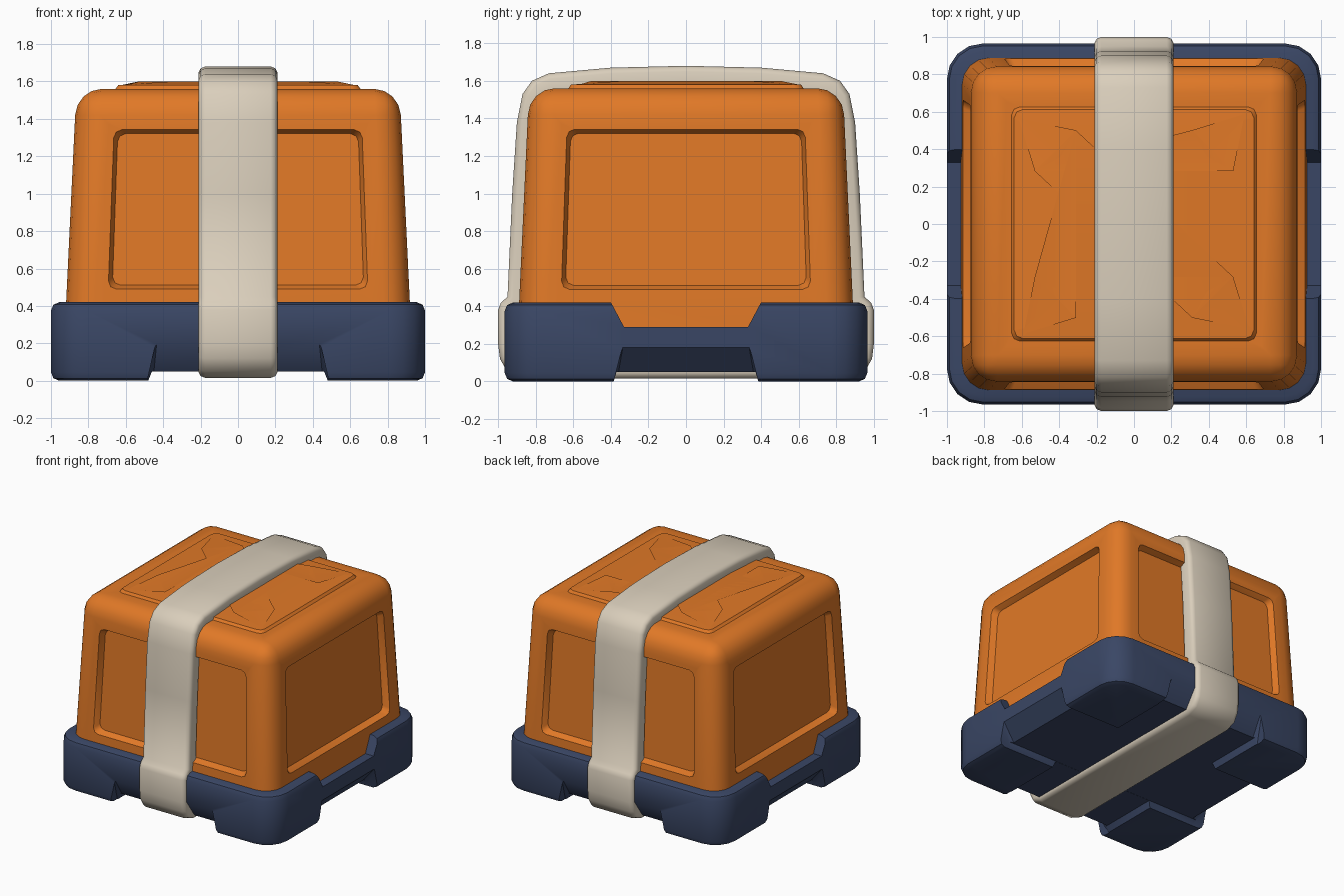
import bpy, bmesh, math
from mathutils import Vector

if "Cube" in bpy.data.objects:
    bpy.data.objects.remove(bpy.data.objects["Cube"])


def material(name, rgb):
    m = bpy.data.materials.new(name)
    m.diffuse_color = (*rgb, 1)
    m.use_nodes = True
    m.node_tree.nodes["Principled BSDF"].inputs["Base Color"].default_value = m.diffuse_color
    return m


ORANGE = material("orange", (0.75, 0.19, 0.02))
NAVY = material("navy", (0.042, 0.062, 0.13))
BEIGE = material("beige", (0.70, 0.62, 0.50))


def make(name, bm, mat, angle=40):
    bmesh.ops.recalc_face_normals(bm, faces=bm.faces)
    me = bpy.data.meshes.new(name)
    bm.to_mesh(me)
    bm.free()
    ob = bpy.data.objects.new(name, me)
    bpy.context.collection.objects.link(ob)
    if mat:
        me.materials.append(mat)
    smooth(me, angle)
    return ob


def smooth(me, angle):
    me.shade_smooth()
    me.set_sharp_from_angle(angle=math.radians(angle))


def box(hx, hy, z0, z1):
    bm = bmesh.new()
    bmesh.ops.create_cube(bm, size=2)
    for v in bm.verts:
        v.co = (v.co.x * hx, v.co.y * hy, z1 if v.co.z > 0 else z0)
    return bm


def bevel(bm, edges, width, segs):
    bmesh.ops.bevel(bm, geom=edges, offset=width, segments=segs, profile=0.5,
                    affect='EDGES', clamp_overlap=True)


def vertical(e):
    return abs(e.verts[0].co.z - e.verts[1].co.z) > 0.1


# --- Orange body: rounded box with recessed sides and a raised lid panel
bm = box(0.90, 0.87, 0.25, 1.56)
bevel(bm, [e for e in bm.edges if max(v.co.z for v in e.verts) > 1], 0.14, 4)
bm.normal_update()
for d in [(1, 0, 0), (-1, 0, 0), (0, 1, 0), (0, -1, 0), (0, 0, 1)]:
    d = Vector(d)
    f = max((f for f in bm.faces if f.normal.dot(d) > 0.99), key=lambda f: f.calc_area())
    bmesh.ops.inset_region(bm, faces=[f], thickness=0.11)
    if d.z == 0:
        for v in f.verts:
            if v.co.z < 0.8:
                v.co.z = 0.49
    bmesh.ops.inset_region(bm, faces=[f], thickness=0.03 if d.z == 0 else 0.02,
                           depth=-0.05 if d.z == 0 else 0.02)
    fv = set(f.verts)
    spokes = [e for v in fv for e in v.link_edges if e.other_vert(v) not in fv]
    outer = {e.other_vert(v) for e in spokes for v in e.verts if v in fv}
    spokes = [e for e in spokes if len(outer & set(e.verts)) == 1]
    bevel(bm, spokes, 0.04, 2)
    bm.normal_update()
# gentle crown on the lid
lid = max((f for f in bm.faces if f.normal.z > 0.99), key=lambda f: f.calc_center_median().z)
bmesh.ops.inset_region(bm, faces=[lid], thickness=0.35, depth=0.02)
# taper towards the top
for v in bm.verts:
    s = 1.03 - 0.07 * (v.co.z - 0.25) / 1.31
    v.co.x *= s
    v.co.y *= s
make("box_body", bm, ORANGE)

# --- Navy base: rounded tray with notches cut between its corner feet
bm = box(1.0, 0.965, 0.0, 0.42)
bevel(bm, [e for e in bm.edges if vertical(e)], 0.19, 4)
bevel(bm, [e for e in bm.edges if not vertical(e)
           and e.calc_face_angle(0) > 1], 0.045, 2)
base = make("base_tray", bm, NAVY)


def cutter(name, pts):
    bm = bmesh.new()
    for p in pts:
        bm.verts.new(p)
    bmesh.ops.convex_hull(bm, input=bm.verts)
    ob = make(name, bm, None)
    ob.hide_render = True
    mod = base.modifiers.new(name, 'BOOLEAN')
    mod.operation = 'DIFFERENCE'
    mod.solver = 'EXACT'
    mod.object = ob
    return ob


S = (-1, 1)
cutters = [
    # underside channels
    cutter("channel_y", [(s * x, t * 1.1, z) for s in S for t in S
                         for x, z in ((0.50, -0.05), (0.46, 0.05))]),
    cutter("channel_x", [(t * 1.1, s * y, z) for s in S for t in S
                         for y, z in ((0.40, -0.05), (0.37, 0.051))]),
    # dips in the side walls
    cutter("side_dip", [(t * 1.1, s * y, z) for s in S for t in S
                        for y, z in ((0.33, 0.29), (0.42, 0.46))]),
]
# slanted recesses below the walls
for t in S:
    cutters.append(cutter("front_recess", [(s * x, t * y, z) for s in S for x, y, z in
                   ((0.49, 1.0, -0.02), (0.43, 1.0, 0.245), (0.45, 0.86, 0.045), (0.49, 0.86, -0.02))]))
    cutters.append(cutter("side_recess", [(t * x, s * y, z) for s in S for x, y, z in
                   ((1.03, 0.39, -0.02), (1.03, 0.33, 0.215), (0.88, 0.36, 0.045), (0.88, 0.39, -0.02))]))
bpy.context.view_layer.update()
dg = bpy.context.evaluated_depsgraph_get()
result = bpy.data.meshes.new_from_object(base.evaluated_get(dg))
base.modifiers.clear()
base.data = result
smooth(result, 35)
for c in cutters:
    bpy.data.objects.remove(c)

# --- Beige strap: soft-edged band swept around the box
half = [(0, 0.015), (0.86, 0.015), (0.95, 0.05), (0.99, 0.12), (1.0, 0.2), (1.0, 0.38),
        (0.985, 0.42), (0.95, 0.45), (0.925, 1.0), (0.90, 1.38), (0.87, 1.53), (0.82, 1.6),
        (0.73, 1.64), (0.4, 1.67), (0, 1.68)]
path = half + [(-y, z) for y, z in half[-2:0:-1]]
section = [(-0.21, 0.10), (-0.21, 0.03), (-0.2, 0.01), (-0.175, 0),
           (0.175, 0), (0.2, 0.01), (0.21, 0.03), (0.21, 0.10)]
bm = bmesh.new()
rings = []
n = len(path)
for i, (y, z) in enumerate(path):
    a, b = path[i - 1], path[(i + 1) % n]
    nrm = Vector((b[1] - a[1], a[0] - b[0])).normalized()
    rings.append([bm.verts.new((x, y - nrm.x * d, z - nrm.y * d)) for x, d in section])
for i in range(n):
    r, q = rings[i], rings[(i + 1) % n]
    for j in range(len(section)):
        k = (j + 1) % len(section)
        bm.faces.new((r[j], r[k], q[k], q[j]))
make("strap", bm, BEIGE, 50)
